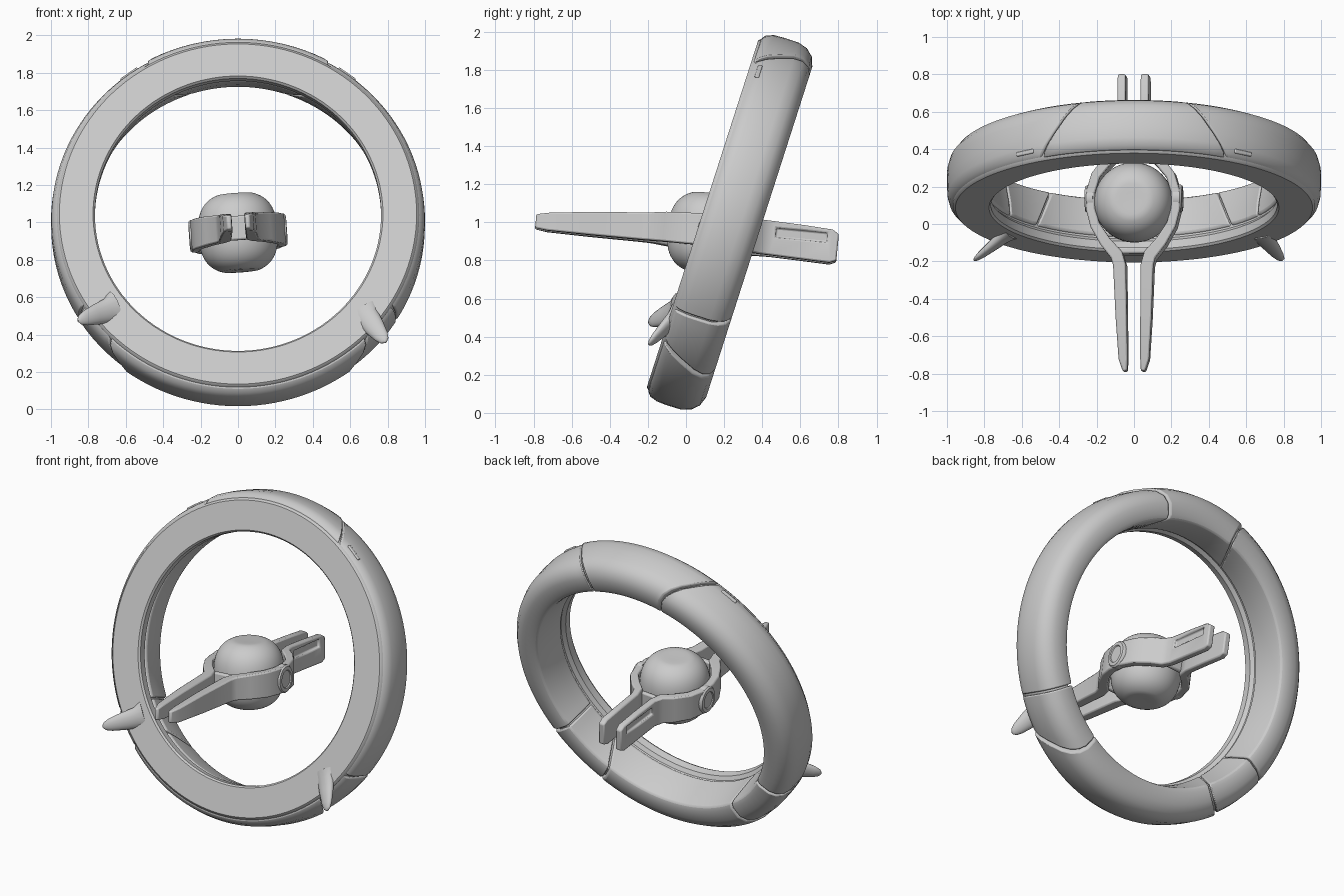
import bpy, bmesh
from math import sin, cos, pi, radians, hypot
from mathutils import Matrix, Vector

if "Cube" in bpy.data.objects:
    bpy.data.objects.remove(bpy.data.objects["Cube"])

RING = Matrix.Translation((0, 0.236, 0.997)) @ Matrix.Rotation(radians(-17.8), 4, 'X')
CORE = (Matrix.Translation((0, 0.115, 0.945)) @ Matrix.Rotation(radians(-5.5), 4, 'X')
        @ Matrix.Rotation(radians(-4), 4, 'Y'))


def finish(name, bm, matrix, bevel=0, segments=2, angle=38, mirror=False, cutter=None):
    bmesh.ops.recalc_face_normals(bm, faces=bm.faces)
    me = bpy.data.meshes.new(name)
    bm.to_mesh(me)
    bm.free()
    me.shade_smooth()
    me.set_sharp_from_angle(angle=radians(angle))
    ob = bpy.data.objects.new(name, me)
    bpy.context.collection.objects.link(ob)
    ob.matrix_world = matrix
    if cutter:
        m = ob.modifiers.new("slot", 'BOOLEAN')
        m.object, m.solver = cutter, 'EXACT'
    if bevel:
        m = ob.modifiers.new("bevel", 'BEVEL')
        m.width, m.segments, m.angle_limit = bevel, segments, radians(35)
    if mirror:
        ob.modifiers.new("mirror", 'MIRROR')
    return ob


def loft(sections, wrap=False):
    """Skin a list of closed cross-sections, capping the ends unless wrapped."""
    bm = bmesh.new()
    rows = [[bm.verts.new(p) for p in sec] for sec in sections]
    n = len(rows[0])
    pairs = list(zip(rows, rows[1:])) + ([(rows[-1], rows[0])] if wrap else [])
    for a, b in pairs:
        for i in range(n):
            j = (i + 1) % n
            bm.faces.new((a[i], a[j], b[j], b[i]))
    if not wrap:
        bm.faces.new(rows[0])
        bm.faces.new(rows[-1])
    return bm


def ring_point(r, s, deg):
    a = radians(deg)
    return (r * sin(a), s, r * cos(a))


def box(name, matrix, loc, size, **kw):
    bm = bmesh.new()
    bmesh.ops.create_cube(bm, size=1, matrix=Matrix.Translation(loc) @ Matrix.Diagonal((*size, 1)))
    return finish(name, bm, matrix, **kw)


# Ring: inner core with the flat front face
core_profile = [(0.765, -0.145), (0.775, -0.157), (0.955, -0.157), (0.968, -0.145), (0.985, -0.06),
                (0.982, 0.06), (0.945, 0.118), (0.9, 0.14), (0.84, 0.14), (0.82, 0.115),
                (0.79, 0.0), (0.785, -0.08), (0.765, -0.1)]
bm = loft([[ring_point(r, s, d) for r, s in core_profile] for d in range(0, 360, 3)], wrap=True)
finish("ring_core", bm, RING)

# Ring: armour panels between slanted seams (angle from top, slant, radial scale)
panel_profile = [(0.962, -0.146), (0.985, -0.125), (0.997, -0.085), (1.0, -0.03), (0.999, 0.05),
                 (0.985, 0.1), (0.955, 0.137), (0.91, 0.156), (0.84, 0.156), (0.812, 0.145),
                 (0.803, 0.12), (0.782, 0.01), (0.775, -0.06), (0.8, -0.08)]
top, side, low = (24, -45), (122, 0), (141, 40)


def neg(seam):
    return (360 - seam[0], -seam[1])


def minus(seam):
    return (-seam[0], -seam[1])


panels = [("top_panel", minus(top), top, 1.011), ("right_panel", top, side, 1.0),
          ("right_lower_panel", side, low, 1.002), ("bottom_panel", low, neg(low), 1.014),
          ("left_lower_panel", neg(low), neg(side), 1.002), ("left_panel", neg(side), neg(top), 1.0)]
for name, (a0, k0), (a1, k1), scale in panels:
    steps = max(6, int((a1 - a0) / 3))
    sections = []
    for i in range(steps + 1):
        t = i / steps
        sections.append([ring_point(0.9 + (r - 0.9) * (1 + (scale - 1) * 10) if r > 0.9 else r, s,
                                    (a0 + k0 * s + 0.4) * (1 - t) + (a1 + k1 * s - 0.4) * t)
                         for r, s in panel_profile])
    finish(name, loft(sections), RING, bevel=0.008)

# Ring: small pill markers on the front rim
for sign, label in ((-1, "left"), (1, "right")):
    a = radians(36 * sign)
    m = RING @ Matrix.Rotation(a, 4, 'Y')
    box(label + "_rim_marker", m, (0, -0.105, 0.99), (0.11, 0.024, 0.014), bevel=0.006)

# Ring: two fins standing off the front face
for label, base, tip in (("left_fin", (-0.66, -0.04, 0.54), (-0.855, -0.195, 0.475)),
                         ("right_fin", (0.67, -0.04, 0.52), (0.79, -0.195, 0.36))):
    b, d = Vector(base), Vector(tip) - Vector(base)
    u = d.cross(Vector((0, 1, 0))).normalized()
    v = d.cross(u).normalized()
    secs = []
    for t, w, h in ((0, 0.095, 0.05), (0.18, 0.066, 0.036), (0.5, 0.055, 0.028),
                    (0.8, 0.04, 0.02), (0.94, 0.026, 0.013), (1, 0.008, 0.005)):
        secs.append([b + d * t + u * (w * cos(i * pi / 8)) + v * (h * sin(i * pi / 8))
                     for i in range(16)])
    finish(label, loft(secs), Matrix(), angle=60)

# Core body: rounded-square lathe with dimpled poles
def sgn_pow(v, e):
    return abs(v) ** e * (1 if v >= 0 else -1)


secs = []
for i in range(1, 32):
    a = -pi / 2 + pi * i / 32
    r = 0.212 * cos(a) ** 0.76
    z = 0.217 * sgn_pow(sin(a), 0.76)
    if r < 0.1:
        z *= 1 - 0.07 * (1 - r / 0.1) ** 0.7
    secs.append([(r * cos(k * pi / 32), r * sin(k * pi / 32), z) for k in range(64)])
finish("core_body", loft(secs), CORE, angle=50)

# Side yoke: one strip forming front prong, band around the core and rear blade
cutter = box("slot_cutter", CORE, (0.092, 0.49, 0.03), (0.05, 0.27, 0.05))
cutter.hide_render = True
cutter.hide_viewport = False
cutter.display_type = 'WIRE'
path = [  # x, y, half thickness, low z, high z
    (0.048, -0.905, 0.012, -0.065, 0.008), (0.058, -0.84, 0.024, -0.073, 0.02),
    (0.066, -0.62, 0.03, -0.075, 0.045), (0.074, -0.34, 0.034, -0.075, 0.068),
    (0.09, -0.285, 0.034, -0.075, 0.072), (0.15, -0.215, 0.03, -0.078, 0.078),
    (0.205, -0.125, 0.026, -0.082, 0.08), (0.228, -0.04, 0.024, -0.083, 0.082),
    (0.228, 0.05, 0.024, -0.083, 0.082), (0.2, 0.14, 0.025, -0.085, 0.085),
    (0.14, 0.215, 0.027, -0.088, 0.088), (0.083, 0.265, 0.026, -0.09, 0.09),
    (0.064, 0.33, 0.022, -0.09, 0.09), (0.062, 0.5, 0.022, -0.095, 0.084),
    (0.062, 0.65, 0.022, -0.1, 0.075), (0.062, 0.685, 0.02, -0.085, 0.055)]
secs = []
for i, (x, y, h, lo, hi) in enumerate(path):
    p, q = path[max(i - 1, 0)], path[min(i + 1, len(path) - 1)]
    dx, dy = q[0] - p[0], q[1] - p[1]
    nx, ny = dy / hypot(dx, dy) * h, -dx / hypot(dx, dy) * h
    secs.append([(x + nx, y + ny, lo), (x + nx, y + ny, hi), (x - nx, y - ny, hi), (x - nx, y - ny, lo)])
finish("side_yokes", loft(secs), CORE, bevel=0.01, mirror=True, cutter=cutter)

# Bridges joining the yokes, front and rear
box("front_bridge", CORE, (0, -0.262, 0), (0.19, 0.035, 0.13), bevel=0.01)
box("rear_bridge", CORE, (0, 0.25, 0), (0.16, 0.03, 0.13), bevel=0.01)

# Oval side pods on the band
secs = [[(x, 0.02 + 0.075 * k * cos(a * pi / 16), 0.088 * k * sin(a * pi / 16)) for a in range(32)]
        for x, k in ((0.215, 1), (0.25, 1), (0.26, 0.9), (0.262, 0.65), (0.256, 0.6))]
finish("side_pods", loft(secs), CORE, mirror=True)
